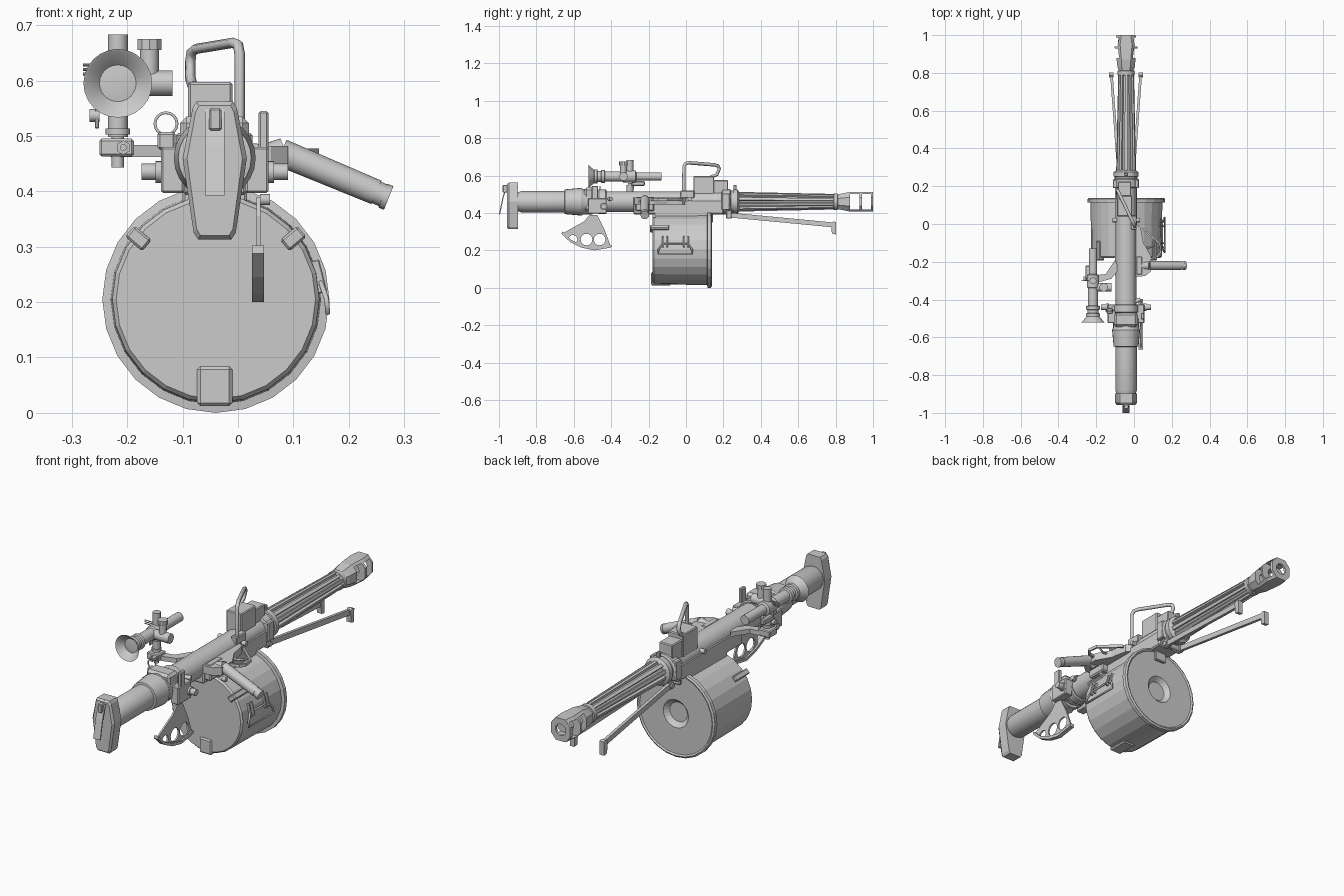
import bpy, bmesh, math
from mathutils import Vector, Matrix

CX, CZ = -0.042, 0.46          # bore axis


def finish(name, bm, smooth=True):
    bmesh.ops.recalc_face_normals(bm, faces=bm.faces)
    me = bpy.data.meshes.new(name)
    bm.to_mesh(me)
    bm.free()
    ob = bpy.data.objects.new(name, me)
    bpy.context.collection.objects.link(ob)
    bpy.ops.object.select_all(action='DESELECT')
    ob.select_set(True)
    bpy.context.view_layer.objects.active = ob
    if smooth:
        bpy.ops.object.shade_smooth_by_angle(angle=math.radians(32))
    return ob


def loft(name, rings, smooth=True, caps=True, loop=False):
    bm = bmesh.new()
    vs = [[bm.verts.new(p) for p in r] for r in rings]
    n = len(vs[0])
    pairs = list(zip(vs, vs[1:])) + ([(vs[-1], vs[0])] if loop else [])
    for a, b in pairs:
        for i in range(n):
            bm.faces.new((a[i], a[(i + 1) % n], b[(i + 1) % n], b[i]))
    if caps and not loop:
        bm.faces.new(vs[0])
        bm.faces.new(vs[-1])
    return finish(name, bm, smooth)


def lathe(name, prof, x=CX, z=CZ, n=24, smooth=True):
    # profile of (y, radius) turned around an axis along y
    rings = [[(x + r * math.sin(2 * math.pi * i / n), y, z + r * math.cos(2 * math.pi * i / n))
              for i in range(n)] for y, r in prof]
    return loft(name, rings, smooth)


def rod(name, a, b, r, r2=None, n=16):
    a, b = Vector(a), Vector(b)
    d = b - a
    bm = bmesh.new()
    m = Matrix.Translation((a + b) / 2) @ d.to_track_quat('Z', 'Y').to_matrix().to_4x4()
    bmesh.ops.create_cone(bm, cap_ends=True, segments=n, radius1=r, radius2=r if r2 is None else r2,
                          depth=d.length, matrix=m)
    return finish(name, bm)


def prism(name, pts, axis, a, b):
    put = {'x': lambda p, t: (t, p[0], p[1]), 'y': lambda p, t: (p[0], t, p[1]),
           'z': lambda p, t: (p[0], p[1], t)}[axis]
    return loft(name, [[put(p, t) for p in pts] for t in (a, b)], False)


def box(name, x, y, z, bevel=0.004, rot=0):
    bm = bmesh.new()
    size = [s[1] - s[0] for s in (x, y, z)]
    bmesh.ops.create_cube(bm, size=1, matrix=Matrix.Diagonal((*size, 1)))
    if bevel:
        bmesh.ops.bevel(bm, geom=bm.edges[:], offset=bevel, segments=1, affect='EDGES')
    mid = [(s[0] + s[1]) / 2 for s in (x, y, z)]
    bm.transform(Matrix.Translation(mid) @ Matrix.Rotation(rot, 4, 'Y'))
    return finish(name, bm, False)


def wire(name, pts, r, res=1, closed=False):
    cu = bpy.data.curves.new(name, 'CURVE')
    cu.dimensions, cu.bevel_depth, cu.bevel_resolution, cu.use_fill_caps = '3D', r, res, True
    sp = cu.splines.new('POLY')
    sp.points.add(len(pts) - 1)
    for p, q in zip(sp.points, pts):
        p.co = (*q, 1)
    sp.use_cyclic_u = closed
    ob = bpy.data.objects.new(name, cu)
    bpy.context.collection.objects.link(ob)
    bpy.ops.object.select_all(action='DESELECT')
    ob.select_set(True)
    bpy.context.view_layer.objects.active = ob
    bpy.ops.object.convert(target='MESH')


def cut(ob, *cutters):
    for c in cutters:
        m = ob.modifiers.new('cut', 'BOOLEAN')
        m.operation, m.solver, m.object = 'DIFFERENCE', 'EXACT', c
        bpy.context.view_layer.objects.active = ob
        bpy.ops.object.modifier_apply(modifier=m.name)
        bpy.data.objects.remove(c)


# Stock: shoulder plate, strap and rear tube
half = [(0.033, 0.562), (0.04, 0.55), (0.058, 0.46), (0.038, 0.325), (0.03, 0.313)]
outline = [(CX + x, z) for x, z in half] + [(CX - x, z) for x, z in reversed(half)]
inner = [(CX + (x - CX) * 0.86, 0.44 + (z - 0.44) * 0.94) for x, z in outline]
loft('shoulder_plate', [[(x, y, z) for x, z in o] for o, y in
                        ((inner, -0.957), (outline, -0.947), (outline, -0.897))], False)
strap = [(-0.95, 0.56), (-0.965, 0.535), (-0.982, 0.48), (-1.0, 0.392)]
prism('shoulder_strap', strap + [(y + 0.006, z) for y, z in reversed(strap)], 'x', -0.06, -0.024)
box('strap_clip', (-0.052, -0.03), (-0.98, -0.945), (0.51, 0.55), 0.003)
lathe('rear_tube', [(-0.9, 0.05), (-0.88, 0.057), (-0.64, 0.057)])
lathe('rear_collar', [(-0.65, 0.057), (-0.648, 0.066), (-0.56, 0.074), (-0.55, 0.068), (-0.5, 0.068)])
lathe('receiver_tube', [(-0.55, 0.055), (0.2, 0.055)])

# Clamp with pins, lever and ring sight
box('clamp_block', (-0.105, 0.02), (-0.545, -0.47), (0.41, 0.535), 0.012)
for s, n in ((-1, 'left'), (1, 'right')):
    box(n + '_clamp_cheek', *[tuple(sorted((CX + s * 0.055, CX + s * 0.097)))], (-0.525, -0.425), (0.397, 0.48))
    rod(n + '_clamp_pin', (CX + s * 0.05, -0.44, 0.435), (CX + s * 0.132, -0.44, 0.435), 0.015)
    rod(n + '_pin_collar', (CX + s * 0.09, -0.44, 0.435), (CX + s * 0.107, -0.44, 0.435), 0.02)
box('clamp_lever', (0.037, 0.055), (-0.505, -0.47), (0.46, 0.545))
lathe('clamp_ring', [(-0.47, 0.06), (-0.465, 0.066), (-0.43, 0.066), (-0.425, 0.06)])
wire('ring_sight', [(-0.13 + 0.02 * math.cos(i * math.pi / 8), -0.46, 0.522 + 0.02 * math.sin(i * math.pi / 8))
                    for i in range(16)], 0.003, 1, True)
box('ring_sight_base', (-0.145, -0.113), (-0.475, -0.445), (0.475, 0.507))

# Fan shaped rear lever with three holes and a thick rim
arc = [(-0.665, 0.288), (-0.62, 0.245), (-0.56, 0.215), (-0.49, 0.2), (-0.40, 0.215)]
fan = prism('fan_lever', [(-0.475, 0.39), (-0.515, 0.39), (-0.545, 0.355)] + arc + [(-0.435, 0.31)],
            'x', 0.033, 0.041)
cut(fan, *[rod('cutter', (0, y, 0.258), (0.08, y, 0.258), r, n=20)
           for y, r in ((-0.605, 0.024), (-0.532, 0.031), (-0.462, 0.031))])
prism('fan_rim', arc + [(y + 0.002, z + 0.014) for y, z in reversed(arc)], 'x', 0.025, 0.047)

# Receiver and feed housing
box('lower_receiver', (-0.1, 0.016), (-0.28, 0.2), (0.393, 0.47), 0.006)
box('magazine_saddle', (-0.1, 0.016), (-0.17, 0.12), (0.36, 0.41))
box('side_cover', (0.01, 0.045), (-0.27, -0.17), (0.41, 0.485), 0.006)
box('top_box', (-0.09, -0.01), (0.04, 0.15), (0.49, 0.597))
box('top_box_front', (-0.085, -0.015), (0.14, 0.225), (0.49, 0.575))
lathe('barrel_nut', [(0.19, 0.056), (0.195, 0.068), (0.235, 0.068), (0.24, 0.06), (0.25, 0.06),
                     (0.252, 0.066), (0.275, 0.066), (0.285, 0.05)])
box('gas_block', (-0.112, 0.026), (0.19, 0.235), (0.415, 0.505))
box('front_sight', (-0.05, -0.034), (0.255, 0.27), (0.52, 0.55), 0.002)
rod('receiver_pin', (-0.115, 0.02, 0.475), (0.032, 0.02, 0.475), 0.011)
rod('receiver_pin_rear', (-0.115, -0.45, 0.475), (0.035, -0.4, 0.475), 0.011)

# Carry handle running diagonally over the box
wire('carry_handle', [(0.003, -0.012, 0.49), (0.003, -0.012, 0.648), (0.0, -0.002, 0.665), (-0.01, 0.018, 0.668),
                      (-0.076, 0.155, 0.657), (-0.084, 0.172, 0.65), (-0.086, 0.178, 0.635),
                      (-0.086, 0.165, 0.605), (-0.082, 0.13, 0.59)], 0.0095)
box('handle_foot', (-0.016, 0.014), (-0.03, 0.045), (0.48, 0.52))

# Fluted barrel and flared muzzle
rings = []
for y, r in ((0.27, 0.053), (0.29, 0.053), (0.8, 0.042)):
    rings.append([(CX + r * k * math.sin(a), y, CZ + r * k * math.cos(a)) for i in range(10)
                  for a, k in ((2 * math.pi * (i + o) / 10, k) for o, k in
                               ((-0.24, 1), (0.24, 1), (0.31, 0.76), (0.69, 0.76)))])
loft('fluted_barrel', rings, False)
lathe('barrel_band', [(0.785, 0.036), (0.79, 0.045), (0.81, 0.045), (0.815, 0.036), (0.86, 0.036)])


def octagon(y, w, h):
    return [(CX + w * a, y, CZ + h * b) for a, b in
            ((1, .45), (.5, 1), (-.5, 1), (-1, .45), (-1, -.45), (-.5, -1), (.5, -1), (1, -.45))]


muzzle = loft('muzzle_brake', [octagon(0.8, 0.034, 0.037), octagon(0.835, 0.046, 0.044), octagon(0.87, 0.05, 0.051),
                               octagon(0.95, 0.063, 0.053), octagon(1.0, 0.05, 0.053)], False)
cut(muzzle, box('cutter', (-0.2, 0.1), (0.878, 0.928), (0.419, 0.501), 0),
    box('cutter', (-0.2, 0.1), (0.94, 0.988), (0.419, 0.501), 0),
    rod('cutter', (CX, 0.82, CZ), (CX, 1.05, CZ), 0.027, n=20))

# Bipod
for s, n in ((-1, 'left'), (1, 'right')):
    x0, x1 = CX + s * 0.036, CX + s * 0.078
    loft(n + '_bipod_leg', [[(x + a * 0.007, y, z + b * 0.013) for a, b in ((1, 1), (-1, 1), (-1, -1), (1, -1))]
                            for x, y, z in ((x0, 0.22, 0.39), (x1, 0.8, 0.335))], False)
    prism(n + '_bipod_foot', [(0.775, 0.345), (0.79, 0.355), (0.803, 0.35), (0.802, 0.285), (0.78, 0.29)],
          'x', x1 - 0.012, x1 + 0.012)
    box(n + '_bipod_lug', (x0 - 0.011, x0 + 0.011), (0.215, 0.245), (0.37, 0.43))
rod('bipod_hinge', (-0.095, 0.23, 0.388), (0.011, 0.23, 0.388), 0.012)

# Drum magazine with flange, dished back, clips and bail
lathe('drum_magazine', [(-0.18, 0.18), (-0.172, 0.187), (0.113, 0.19), (0.115, 0.205), (0.133, 0.205), (0.138, 0.197),
                        (0.133, 0.19), (0.133, 0.066), (0.112, 0.046)], -0.04, 0.205, 24, False)
for s, n in ((-1, 'left'), (1, 'right')):
    box(n + '_drum_clip', (-0.04 + s * 0.14 - 0.013, -0.04 + s * 0.14 + 0.013), (-0.192, -0.09),
        (0.295, 0.335), 0.004, s * math.radians(50))
box('drum_foot', (-0.074, -0.01), (-0.187, -0.08), (0.012, 0.084), 0.006)
box('drum_latch', (-0.07, -0.01), (0.11, 0.145), (0.35, 0.42))
wire('drum_bail', [(0.162, -0.15, 0.18), (0.162, 0.035, 0.18), (0.16, 0.032, 0.205), (0.15, 0.01, 0.235),
                   (0.15, -0.125, 0.235), (0.16, -0.147, 0.205)], 0.005, 1, True)
for y in (-0.112, 0.0):
    for d in (-0.011, 0.011):
        box('bail_bracket', (0.128, 0.154), (y + d - 0.004, y + d + 0.004), (0.215, 0.275), 0.002, -0.25)
rod('drum_side_pin', (0.04, -0.17, 0.385), (0.058, -0.17, 0.385), 0.01)

# Side grip, trigger guard and trigger
prism('grip_bracket', [(0.01, 0), (0.035, -0.02), (0.05, -0.1), (0.09, -0.17), (0.09, -0.25), (0.06, -0.275),
                       (0.01, -0.28)], 'z', 0.445, 0.482)
rod('grip_root', (0.05, -0.22, 0.46), (0.085, -0.22, 0.474), 0.026, 0.023)
rod('side_grip', (0.078, -0.22, 0.47), (0.25, -0.22, 0.398), 0.025, 0.023)
rod('grip_end_ring', (0.246, -0.22, 0.4), (0.268, -0.22, 0.39), 0.021)
rod('grip_cap', (0.262, -0.22, 0.392), (0.272, -0.22, 0.388), 0.023)
guard = [(0.08, -0.19), (0.13, -0.175), (0.146, -0.15), (0.14, -0.1), (0.1, -0.065), (0.05, -0.02)]
prism('trigger_guard', guard + [(x - 0.008, y - 0.005 if y > -0.12 else y + 0.006) for x, y in reversed(guard)],
      'z', 0.463, 0.477)
wire('trigger', [(0.04, -0.12, 0.47), (0.08, -0.125, 0.47), (0.11, -0.11, 0.47)], 0.005)

# Optic: flared eyecup, tube, turrets and mount
SX, SZ = -0.217, 0.595
lathe('optic_eyecup', [(-0.49, 0.034), (-0.522, 0.062), (-0.52, 0.058), (-0.485, 0.028)], SX, SZ)
lathe('optic_tube', [(-0.492, 0.028), (-0.49, 0.038), (-0.475, 0.038), (-0.472, 0.03), (-0.455, 0.03), (-0.452, 0.036),
                     (-0.435, 0.036), (-0.432, 0.027), (-0.34, 0.027), (-0.335, 0.033), (-0.27, 0.033),
                     (-0.265, 0.022), (-0.13, 0.022)], SX, SZ)
for nm, z0, z1, r in (('turret', 0.57, 0.683, 0.018), ('optic_stem', 0.443, 0.56, 0.011),
                      ('stem_collar', 0.498, 0.55, 0.018), ('stem_ring', 0.503, 0.513, 0.022)):
    rod(nm, (SX, -0.3, z0), (SX, -0.3, z1), r)
rod('side_turret', (SX, -0.335, SZ), (-0.118, -0.335, SZ), 0.023)
rod('elevation_post', (-0.16, -0.335, 0.6), (-0.16, -0.335, 0.66), 0.017)
rod('elevation_knob', (-0.16, -0.335, 0.655), (-0.16, -0.335, 0.675), 0.023, n=10)
for z in (0.612, 0.62, 0.628):
    rod('optic_screw', (-0.28, -0.3, z), (-0.24, -0.3, z), 0.0025, n=6)
box('optic_side_latch', (-0.258, -0.235), (-0.29, -0.22), (0.545, 0.57))
rod('optic_lock_knob', (-0.268, -0.29, 0.537), (-0.25, -0.29, 0.537), 0.012)
box('optic_lock_plate', (-0.258, -0.251), (-0.3, -0.28), (0.513, 0.555), 0.002)
box('mount_block', (-0.25, -0.188), (-0.33, -0.27), (0.463, 0.495))
prism('mount_arm', [(-0.23, -0.275), (-0.15, -0.265), (-0.1, -0.19), (-0.08, -0.24), (-0.12, -0.29), (-0.21, -0.315)],
      'z', 0.462, 0.484)
rod('mount_nut', (-0.207, -0.35, 0.479), (-0.207, -0.32, 0.479), 0.013, n=6)
rod('nut_bolt', (-0.207, -0.358, 0.479), (-0.207, -0.33, 0.479), 0.006)
